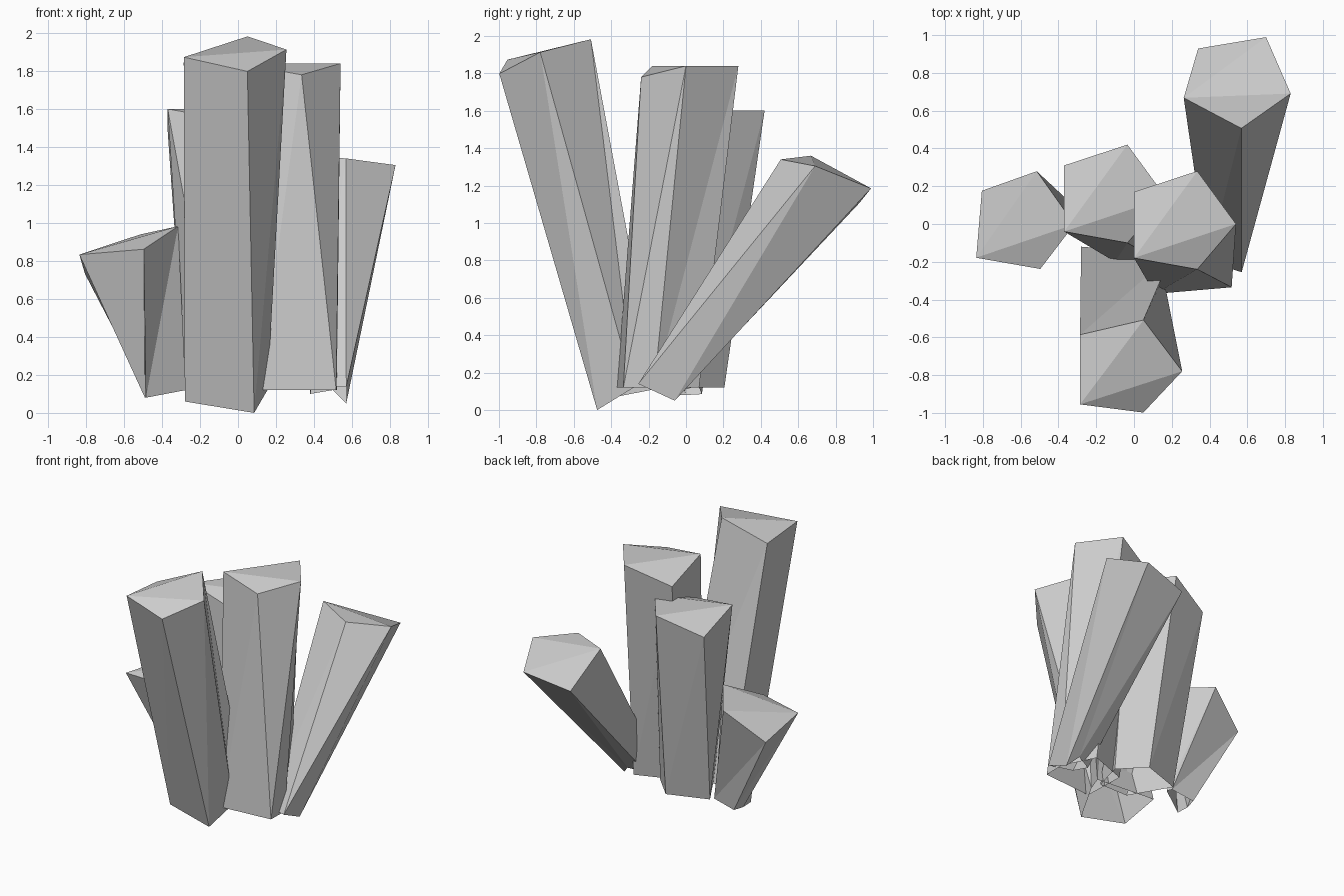
import bpy
from math import radians
from mathutils import Vector, Quaternion

if "Cube" in bpy.data.objects:
    bpy.data.objects.remove(bpy.data.objects["Cube"])

# Shared five-sided tip: (x, y, dip along the crystal axis)
TIP = [(.295, 0, 0), (.09, .28, 0), (-.245, .17, -.12), (-.245, -.18, 0), (.09, -.24, -.06)]


def crystal(name, centre, slope, spin, base):
    """Pentagonal shard: tilted tip on top, tapering to five base corners, open below."""
    up = Vector((0, 0, 1))
    turn = up.rotation_difference(Vector((-slope[0], -slope[1], 1)))
    turn = turn @ Quaternion(up, radians(spin))
    top = [Vector(centre) + turn @ Vector(p) for p in TIP]
    # tip fan
    faces = [(3, 4, 0), (3, 0, 1), (3, 1, 2)]
    # sides, each split along its fold
    for i in range(5):
        j = (i + 1) % 5
        faces += [(i, 5 + i, j), (j, 5 + i, 5 + j)]
    mesh = bpy.data.meshes.new(name)
    mesh.from_pydata(top + [Vector(p) for p in base], [], faces)
    mesh.update()
    bpy.context.collection.objects.link(bpy.data.objects.new(name, mesh))


# Short left shard leaning outward
crystal("left_crystal", (-.6, 0, .905), (.274, .04), 0,
        [(-.275, .03, .12), (-.29, .07, .12), (-.47, .085, .085), (-.49, 0, .08), (-.485, -.1, .08)])

# Tallest shard leaning forward
crystal("front_crystal", (-.04, -.78, 1.915), (-.007, .25), 0,
        [(.155, -.28, .12), (.2, -.16, .12), (-.28, -.12, .12), (-.28, -.43, .06), (.085, -.475, 0)])

# Two upright shards in the middle
crystal("back_crystal", (-.125, .14, 1.6), (0, 0), 0,
        [(.2, .03, .12), (.03, .205, .12), (-.275, .1, .12), (-.1, -.2, .12), (.14, -.2, .12)])
crystal("centre_crystal", (.245, 0, 1.84), (0, 0), 0,
        [(.52, -.17, .12), (.4, .07, .12), (.1, -.04, .12), (.11, -.37, .12), (.517, -.335, .12)])

# Right shard leaning steeply backward
crystal("right_crystal", (.544, .765, 1.295), (-.08, -.435), -15,
        [(.57, -.06, .05), (.5, 0, .12), (.38, -.05, .1), (.39, -.2, .14), (.57, -.255, .14)])
